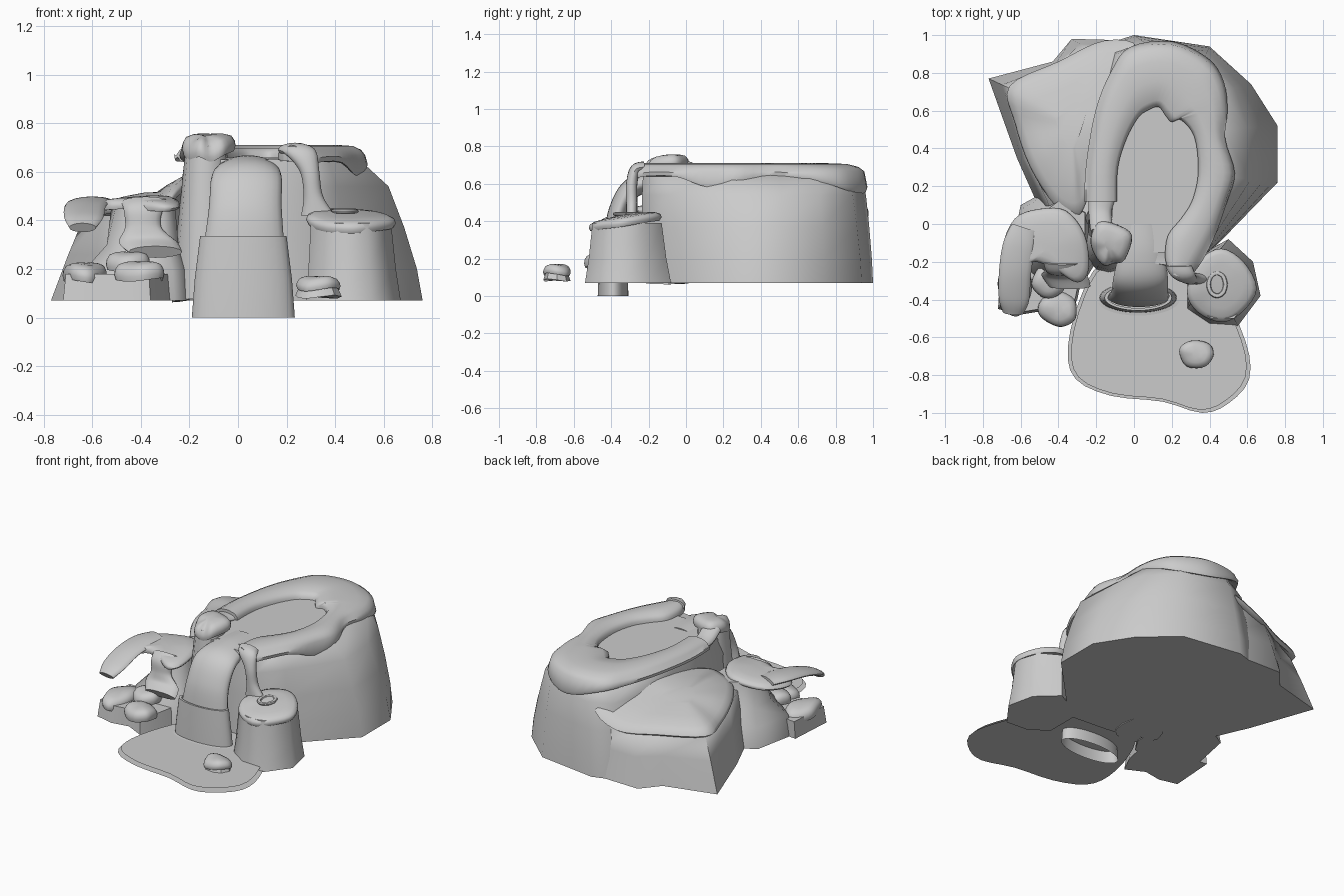
import bpy, bmesh, math
from mathutils import Vector


def spline(pts, n, closed):
    # Catmull-Rom resampling of points of any dimension
    out, m = [], len(pts)
    for i in range(m if closed else m - 1):
        ids = [(i + k) % m if closed else min(max(i + k, 0), m - 1) for k in (-1, 0, 1, 2)]
        a, b, c, d = [pts[j] for j in ids]
        for s in range(n):
            t = s / n
            out.append(tuple(0.5 * (2*q + (r - p)*t + (2*p - 5*q + 4*r - u)*t*t + (3*q - p - 3*r + u)*t**3)
                             for p, q, r, u in zip(a, b, c, d)))
    if not closed:
        out.append(tuple(pts[-1]))
    return out


def loft(name, rings, start=True, end=True, angle=40):
    bm = bmesh.new()
    vs = [[bm.verts.new(p) for p in r] for r in rings]
    n = len(vs[0])
    for a, b in zip(vs, vs[1:]):
        for i in range(n):
            j = (i + 1) % n
            bm.faces.new((a[i], a[j], b[j], b[i]))
    if start:
        bm.faces.new(vs[0][::-1])
    if end:
        bm.faces.new(vs[-1])
    if start:
        bmesh.ops.recalc_face_normals(bm, faces=bm.faces)
    me = bpy.data.meshes.new(name)
    bm.to_mesh(me)
    bm.free()
    ob = bpy.data.objects.new(name, me)
    bpy.context.collection.objects.link(ob)
    bpy.ops.object.select_all(action='DESELECT')
    ob.select_set(True)
    bpy.context.view_layer.objects.active = ob
    bpy.ops.object.shade_smooth_by_angle(angle=math.radians(angle))
    return ob


def ribbon(name, pts, thick, side=None, sec=16):
    # flat rounded strip along a path of (x, y, z, half width)
    path = spline(pts, 6, False)
    rings = []
    for i, p in enumerate(path):
        a, b = Vector(path[max(i - 1, 0)][:3]), Vector(path[min(i + 1, len(path) - 1)][:3])
        t = (b - a).normalized()
        s = Vector(side) if side else t.cross(Vector((0, 0, 1))).normalized()
        nrm = s.cross(t).normalized()
        rings.append([Vector(p[:3]) + s*p[3]*math.cos(2*math.pi*k/sec) + nrm*thick*math.sin(2*math.pi*k/sec)
                      for k in range(sec)])
    return loft(name, rings)


def cap(name, outline, bulge, thick, n=4):
    # soft cushion over a closed rim of (x, y, z)
    rim = [Vector(p) for p in spline(outline, n, True)]
    c = sum(rim, Vector()) / len(rim)
    rings = []
    for f, dz in ((.25, 0), (.8, -thick*.3), (.95, -thick), (1, -thick*.5), (.97, 0),
                  (.85, bulge*.55), (.6, bulge*.85), (.25, bulge)):
        rings.append([c + (p - c)*f + Vector((0, 0, dz)) for p in rim])
    return loft(name, rings, angle=70)


def disc(x, y, z, rx, ry, n=9, wob=.08):
    return [(x + rx*(1 + wob*math.sin(3*a + x*20))*math.cos(a), y + ry*(1 + wob*math.cos(2*a + y*9))*math.sin(a),
             z + .008*math.sin(2*a + x*9)) for a in (2*math.pi*i/n for i in range(n))]


def at(pts, z):
    return [(x, y, z) for x, y in pts]


def mix(a, b, f, z):
    return [(p[0] + (q[0] - p[0])*f, p[1] + (q[1] - p[1])*f, z) for p, q in zip(a, b)]


# main cliff
base = [(.3, -.24), (.45, -.1), (.76, .22), (.76, .52), (.62, .74), (.4, .94), (0, 1),
        (-.16, .95), (-.22, .6), (-.25, .25), (-.25, -.12), (-.12, -.2), (.04, -.22)]
top = [(.27, -.23), (.37, -.08), (.5, .25), (.47, .5), (.46, .7), (.36, .85), (.1, .93),
       (-.03, .86), (-.14, .65), (-.22, .3), (-.2, -.1), (-.12, -.17), (.04, -.2)]
loft("cliff", [at(base, .07), mix(base, top, .09, .2), mix(base, top, .29, .37),
               mix(base, top, .54, .54), mix(base, top, 1, .65)], angle=75)

# lower left shoulder of the cliff
sb = [(-.33, .98), (-.43, .86), (-.77, .77), (-.62, .35), (-.5, .08), (-.25, -.1), (-.1, .3), (0, .6), (.05, .97)]
st = [(-.25, .93, .39), (-.4, .84, .39), (-.64, .71, .4), (-.56, .34, .42), (-.45, .1, .42),
      (-.26, .03, .44), (-.13, .3, .53), (-.02, .6, .55), (.02, .92, .48)]
loft("cliff_shoulder", [at(sb, .07), [(p[0]*.45 + q[0]*.55, p[1]*.45 + q[1]*.55, .26) for p, q in zip(sb, st)], st],
     angle=75)
cap("shoulder_cap", [(-.66, .73, .43), (-.63, .53, .43), (-.55, .3, .46), (-.42, .1, .46), (-.31, .04, .47),
                     (-.25, .12, .53), (-.17, .38, .59), (-.08, .65, .6), (.02, .93, .53), (-.16, .97, .43),
                     (-.4, .86, .42)], .035, .035)

# horseshoe cap: rows of inner x, inner y, outer x, outer y, height of the draped rim
rows = [(-.09, .12, -.26, .12, .66), (-.085, .3, -.25, .32, .65), (-.04, .45, -.2, .6, .65),
        (.02, .56, -.12, .8, .64), (.07, .6, -.02, .93, .62), (.13, .62, .2, .96, .56), (.17, .57, .39, .87, .57),
        (.2, .54, .47, .75, .61), (.25, .55, .49, .6, .64), (.32, .46, .48, .45, .65), (.34, .28, .53, .27, .62),
        (.31, .13, .49, .12, .59), (.25, .03, .43, -.05, .645), (.18, -.06, .36, -.19, .65),
        (.165, -.18, .3, -.27, .64), (.19, -.26, .26, -.29, .65)]
prof = ((0, .645), (0, .675), (.1, .698), (.4, .71), (.7, .706), (.88, .69), (.97, .667))
sections = []
for ix, iy, ox, oy, zd in spline(rows, 4, False):
    p = [(f, z) for f, z in prof] + [(1.02, zd + .012), (1, zd - .008), (.93, zd), (.85, .64)]
    sections.append([(ix + (ox - ix)*f, iy + (oy - iy)*f, z) for f, z in p])
loft("cliff_top_cap", sections, angle=60)

# river and waterfall
bank = [(-.13, -.15), (-.1, .3), (0, .58), (.12, .68), (.3, .58), (.38, .2), (.2, -.15)]
loft("river", [at(bank, .653), at(bank, .658)])
ribbon("waterfall", [(.04, 0, .61, .11), (.04, -.16, .61, .125), (.035, -.29, .575, .145), (.03, -.36, .45, .15),
                     (.025, -.385, .3, .165)], .055, side=(1, 0, 0), sec=24)


def oval(z, rx, ry, y=-.39, n=32):
    return [(.022 + rx*math.cos(2*math.pi*i/n), y + ry*math.sin(2*math.pi*i/n), z) for i in range(n)]


loft("waterfall_base", [oval(0, .212, .082), oval(.16, .2, .078), oval(.335, .178, .068),
                        oval(.335, .16, .055)], start=False, end=False)
loft("foam_ring", [oval(.102, .22, .085, -.4), oval(.104, .2, .07, -.4)], start=False, end=False)

# pond sheets
pond = [(-.28, -.38), (-.35, -.65), (-.31, -.82), (-.12, -.91), (.15, -.94), (.36, -1), (.5, -.95), (.61, -.82),
        (.59, -.62), (.45, -.35), (.2, -.2), (-.15, -.2)]
rim = spline(pond, 3, True)
for nm, f, z in (("pond_edge", 1, .078), ("pond_water", .96, .1)):
    loft(nm, [[(.1 + (x - .1)*f*s, -.6 + (y + .6)*f*s, z) for x, y in rim] for s in (1, .1)], start=False)

# pillar left of the waterfall
loft("left_pillar", [disc(-.13, -.1, z, r, r + .02, 12, .03) for z, r in
                     ((.07, .14), (.3, .125), (.5, .105), (.7, .085))], angle=60)
cap("left_pillar_cap", [(-.23, -.08, .72), (-.21, -.16, .69), (-.16, -.22, .7), (-.11, -.21, .68), (-.05, -.19, .71),
                        (-.01, -.06, .73), (-.1, .0, .73), (-.19, .01, .73)], .04, .04)
ribbon("pillar_cap_link", [(-.17, -.03, .71, .06), (-.18, .06, .67, .06), (-.17, .14, .66, .07)], .03)

# front right rock
rb = [(.28, -.45), (.4, -.53), (.55, -.54), (.67, -.38), (.63, -.2), (.5, -.08), (.28, -.2)]
rt = [(.3, -.42), (.41, -.5), (.53, -.5), (.63, -.36), (.58, -.2), (.46, -.13), (.31, -.2)]
loft("right_rock", [at(rb, .07), mix(rb, rt, .5, .2), at(rt, .39)], angle=60)
cap("right_rock_cap", [(.28, -.36, .42), (.34, -.47, .39), (.47, -.52, .38), (.58, -.46, .39), (.65, -.34, .405),
                       (.58, -.2, .43), (.46, -.13, .44), (.34, -.2, .44)], .02, .035)
# small hollow ring on the cap
ribbon("cap_hollow_ring", [(.44 + .045*math.cos(a), -.32 + .06*math.sin(a), .438, .012)
                           for a in [math.pi*i/4 for i in range(9)]], .01, sec=8)
ribbon("hanging_drip", [(.235, -.22, .69, .07), (.26, -.27, .675, .065), (.295, -.29, .6, .04), (.31, -.29, .5, .04),
                        (.33, -.29, .42, .07)], .03, side=(1, 0, 0))

# front left rock, running back into the shoulder
lb = [(-.66, -.2), (-.6, .1), (-.42, .2), (-.21, .1), (-.2, -.2), (-.26, -.3), (-.5, -.32)]
lt = [(-.5, -.1), (-.52, .03), (-.4, .12), (-.26, .06), (-.26, -.15), (-.31, -.23), (-.45, -.19)]
loft("left_rock", [at(lb, .07), mix(lb, lt, .2, .2), mix(lb, lt, .75, .3), at(lt, .47)], angle=75)
cap("left_rock_cap", [(-.69, -.12, .45), (-.63, .03, .46), (-.5, .08, .47), (-.36, .07, .485), (-.26, -.06, .49),
                      (-.24, -.24, .47), (-.3, -.31, .46), (-.42, -.24, .47), (-.52, -.2, .47),
                      (-.6, -.22, .46)], .025, .025)
# curled wing of the cap and the drip down its face
ribbon("left_rock_wing", [(-.58, -.02, .475, .07), (-.61, -.12, .475, .085), (-.63, -.26, .455, .085),
                          (-.635, -.4, .41, .08), (-.64, -.47, .37, .055)], .022)
ribbon("left_rock_drip", [(-.38, -.2, .475, .1), (-.39, -.24, .44, .08), (-.39, -.25, .37, .075),
                          (-.37, -.27, .31, .12), (-.34, -.33, .27, .11)], .028, side=(1, 0, 0))

# low ledge with three small caps
gb = [(-.72, -.45), (-.6, -.48), (-.48, -.46), (-.36, -.52), (-.3, -.4), (-.26, -.2), (-.7, -.15)]
gt = [(x*.95 - .025, y*.95 - .01) for x, y in gb]
loft("left_ledge", [at(gb, .07), at(gt, .18)], angle=55)
for i, (x, y, z, rx, ry) in enumerate(((-.63, -.34, .19, .09, .14), (-.45, -.3, .235, .09, .09),
                                       (-.4, -.45, .195, .105, .09))):
    cap(f"ledge_cap_{i}", disc(x, y, z, rx, ry), .035, .04)

# little stone in the pond
loft("pond_stone", [disc(.33, -.69, .085, .095, .08), disc(.33, -.69, .14, .07, .06)])
cap("pond_stone_cap", disc(.33, -.69, .14, .09, .08), .03, .025)
